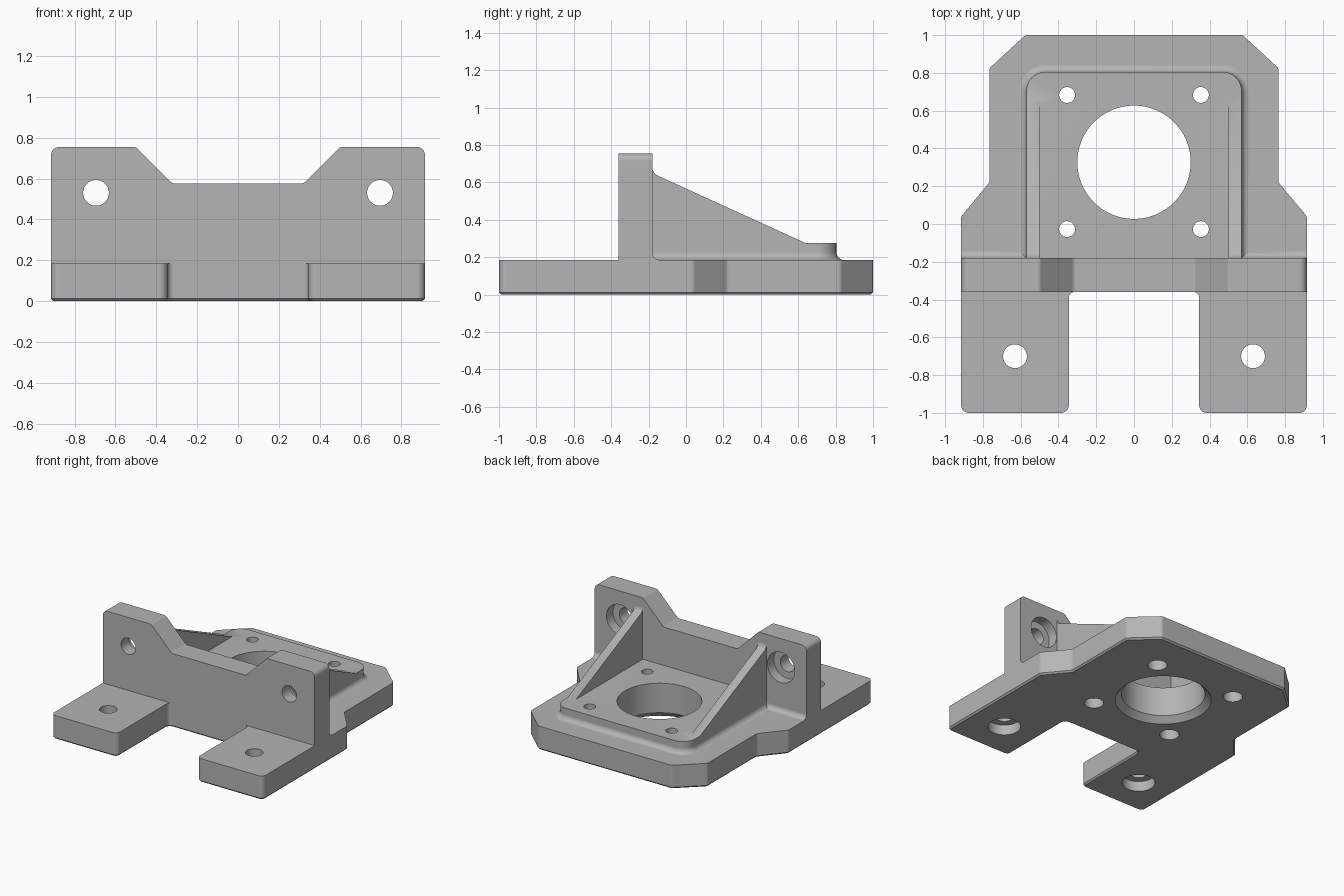
import bpy
import bmesh
import math
from mathutils import Vector

if "Cube" in bpy.data.objects:
    bpy.data.objects.remove(bpy.data.objects["Cube"], do_unlink=True)

grey = bpy.data.materials.new("machined grey")
grey.use_nodes = True
colour = (0.46, 0.46, 0.46, 1)
grey.diffuse_color = colour
grey.node_tree.nodes["Principled BSDF"].inputs["Base Color"].default_value = colour

# Maps from outline coordinates (u, v) and depth w to x, y, z
UP = lambda u, v, w: (u, v, w)
BACK = lambda u, v, w: (u, w, v)
SIDE = lambda u, v, w: (w, u, v)


def rounded(corners, steps=6):
    """Counter-clockwise outline from (u, v, radius) corners."""
    out = []
    for i, (u, v, r) in enumerate(corners):
        p = Vector((u, v))
        if not r:
            out.append(p)
            continue
        a = (Vector(corners[i - 1][:2]) - p).normalized()
        b = (Vector(corners[(i + 1) % len(corners)][:2]) - p).normalized()
        half = a.angle(b) / 2
        centre = p + (a + b).normalized() * r / math.sin(half)
        start = p + a * r / math.tan(half) - centre
        end = p + b * r / math.tan(half) - centre
        turn = math.pi - 2 * half
        for k in range(steps + 1):
            t = k / steps
            arc = start * math.sin((1 - t) * turn) + end * math.sin(t * turn)
            out.append(centre + arc / math.sin(turn))
    return out


def circle(u, v, r, n=48):
    return [Vector((u + r * math.cos(math.tau * i / n),
                    v + r * math.sin(math.tau * i / n))) for i in range(n)]


def offset(outline, d):
    """Move the outline outward by d with mitred corners."""
    out = []
    for i, p in enumerate(outline):
        e = (p - outline[i - 1]).normalized()
        f = (outline[(i + 1) % len(outline)] - p).normalized()
        n, m = Vector((e.y, -e.x)), Vector((f.y, -f.x))
        out.append(p + (n + m) * d / (1 + n.dot(m)))
    return out


def loft(name, outline, levels, axes=UP):
    """Closed solid through copies of the outline at (depth, offset) levels."""
    bm = bmesh.new()
    rings = [[bm.verts.new(axes(p.x, p.y, w)) for p in offset(outline, d)]
             for w, d in levels]
    bm.faces.new(rings[0])
    bm.faces.new(rings[-1])
    for low, high in zip(rings, rings[1:]):
        for i in range(len(low)):
            bm.faces.new((low[i - 1], low[i], high[i], high[i - 1]))
    bmesh.ops.recalc_face_normals(bm, faces=bm.faces)
    mesh = bpy.data.meshes.new(name)
    bm.to_mesh(mesh)
    bm.free()
    mesh.materials.append(grey)
    obj = bpy.data.objects.new(name, mesh)
    bpy.context.collection.objects.link(obj)
    return obj


def mirrored(half):
    """Complete a symmetric outline from its +u half."""
    return half + [(-u, v, r) for u, v, r in reversed(half)]


T = 0.185       # base thickness
PAD = 0.275     # raised pad height
F = 0.04        # fillet radius
FRONT, REAR = -0.36, -0.18   # faces of the upright wall

# Base plate with two feet and a fine chamfer underneath
plate = mirrored([(0.345, FRONT, 0.03), (0.345, -1, F), (0.915, -1, F),
                  (0.915, 0.04, 0.03), (0.765, 0.22, 0.03),
                  (0.765, 0.825, 0.03), (0.575, 1, 0.03)])
body = loft("mounting_bracket", rounded(plate), [(0, -0.012), (0.012, 0), (T, 0)])

# Upright wall with a lowered centre
wall = mirrored([(0.915, 0.1, 0), (0.915, 0.755, F),
                 (0.5, 0.755, 0.03), (0.32, 0.575, 0.03)])
parts = [loft("upright_wall", rounded(wall), [(FRONT, 0), (REAR, 0)], BACK)]

# Raised pad flaring into the base
pad = mirrored([(0.57, -0.25, 0), (0.57, 0.805, 0.1)])
arc = [i * math.pi / 12 for i in range(7)]
flare = [(T + F - F * math.cos(a), F - F * math.sin(a)) for a in arc]
parts.append(loft("raised_pad", rounded(pad),
                  [(0.1, F)] + flare + [(PAD, 0)]))

# Fillet along the foot of the wall
foot = rounded([(-0.25, 0.1, 0), (REAR + F, 0.1, 0), (REAR + F, T, 0),
                (REAR, T, F), (REAR, T + F, 0), (-0.25, T + F, 0)])
# The rounded corner ends on its neighbours, so merge those repeats
foot = [p for i, p in enumerate(foot) if (p - foot[i - 1]).length > 1e-5]
parts.append(loft("wall_fillet", foot, [(-0.915, 0), (0.915, 0)], SIDE))

# Sloping ribs
rib = rounded([(-0.25, 0.24, 0), (0.673, 0.24, 0), (0.673, 0.26, 0),
               (REAR, 0.649, 0.05), (REAR, 0.72, 0), (-0.25, 0.72, 0)])
for side in (-1, 1):
    parts.append(loft("rib", rib, [(side * 0.5, 0), (side * 0.57, 0)], SIDE))

# Central bore, chamfered below
cutters = [loft("bore_cutter", circle(0, 0.327, 0.3, 96),
                [(-0.1, 0.145), (0.045, 0), (0.5, 0)])]
# Counterbored screw holes
for side in (-1, 1):
    for y in (-0.027, 0.683):
        cutters.append(loft("pad_hole_cutter", circle(side * 0.354, y, 0.042),
                            [(-0.1, 0.028), (0.08, 0.028), (0.08, 0), (0.5, 0)]))
    cutters.append(loft("foot_hole_cutter", circle(side * 0.63, -0.7, 0.063),
                        [(-0.1, 0.055), (0.08, 0.055), (0.08, 0), (0.5, 0)]))
    cutters.append(loft("wall_hole_cutter", circle(side * 0.695, 0.53, 0.063),
                        [(-0.5, 0), (-0.26, 0), (-0.26, 0.055), (-0.1, 0.055)], BACK))

# Fuse the parts, then drill
bpy.ops.object.select_all(action="DESELECT")
bpy.context.view_layer.objects.active = body
body.select_set(True)
for helper in parts + cutters:
    helper.hide_render = True
    mod = body.modifiers.new(helper.name, "BOOLEAN")
    mod.operation = "UNION" if helper in parts else "DIFFERENCE"
    mod.solver = "EXACT"
    mod.object = helper
    bpy.ops.object.modifier_apply(modifier=mod.name)
for helper in parts + cutters:
    bpy.data.objects.remove(helper, do_unlink=True)

# Smooth the rounded surfaces and keep flats flat
bpy.ops.object.shade_smooth_by_angle(angle=math.radians(30))
normals = body.modifiers.new("flat_faces", "WEIGHTED_NORMAL")
normals.keep_sharp = True
